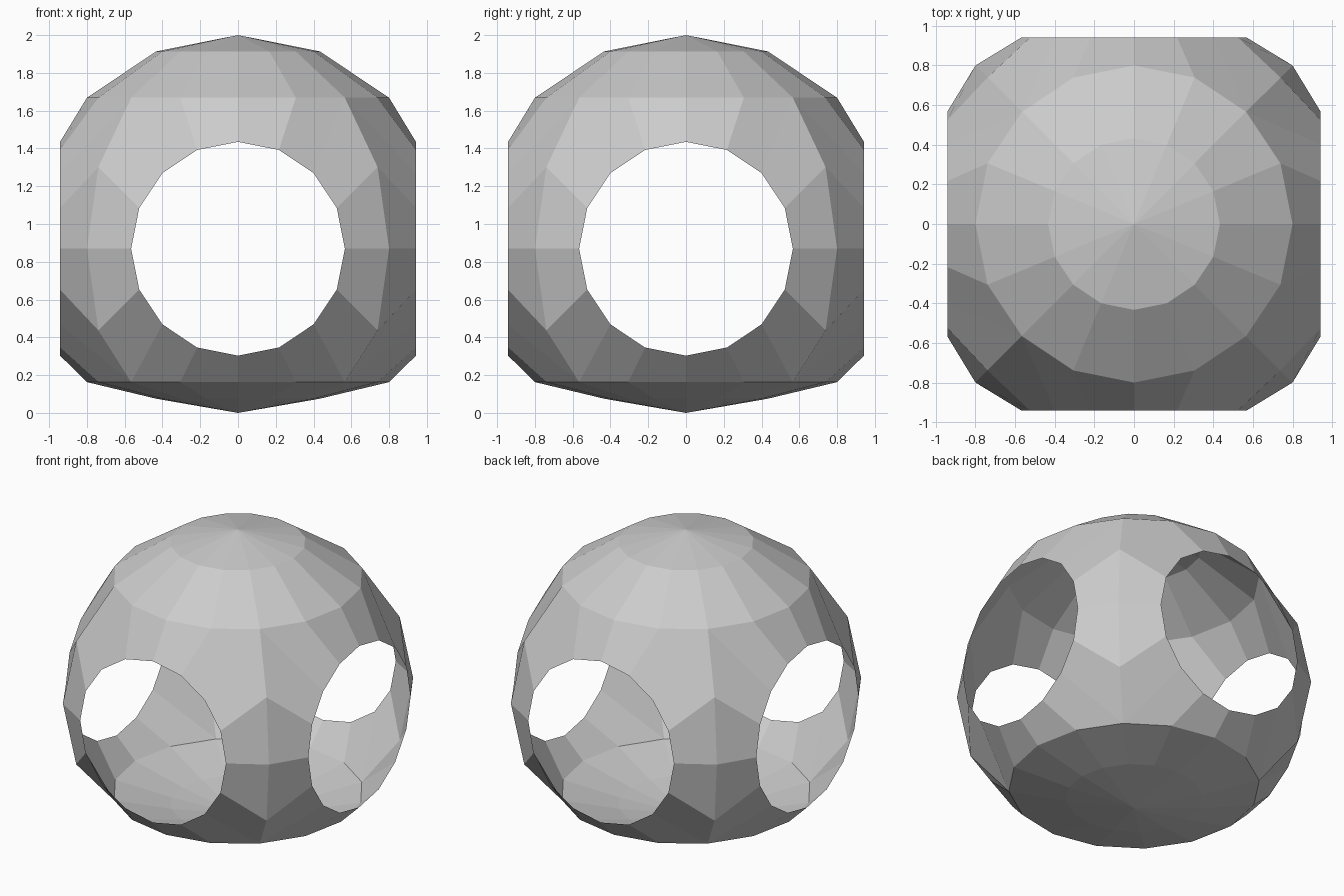
import bpy, bmesh, math

if "Cube" in bpy.data.objects:
    bpy.data.objects.remove(bpy.data.objects["Cube"])

R, CZ = 1.131, 0.869            # sphere radius and equator height
HOLE_R, HOLE_D = 0.566, 0.942   # port radius and distance from the axis
N = 16

bm = bmesh.new()
bmesh.ops.create_uvsphere(bm, u_segments=N, v_segments=8, radius=R)

# remove the 4x4 face block on each of the four sides
lim = math.sin(math.radians(30)) * R
inner = []
for v in bm.verts:
    lon = math.degrees(math.atan2(v.co.y, v.co.x)) % 90
    if abs(v.co.z) < lim and min(lon, 90 - lon) < 30:
        inner.append(v)
bmesh.ops.delete(bm, geom=inner, context='VERTS')

# flattened base
for v in bm.verts:
    if v.co.z < -1.1:
        v.co.z = -CZ
    elif v.co.z < -1.0:
        v.co.z = 0.075 - CZ
    elif v.co.z < -0.75:
        v.co.z = 0.163 - CZ

# round ports joined to the surrounding block outlines
edge_verts = [v for v in bm.verts if v.is_boundary or any(len(e.link_faces) < 2 for e in v.link_edges)]
for k in range(4):
    a = k * math.pi / 2
    nx, ny = round(math.cos(a)), round(math.sin(a))
    tx, ty = -ny, nx
    rim = [v for v in edge_verts
           if abs(math.remainder(math.atan2(v.co.y, v.co.x) - a, 2 * math.pi)) < math.radians(46)]
    # clockwise angle from straight up, starting at the top vertex
    rim.sort(key=lambda v: (math.atan2(v.co.x * tx + v.co.y * ty, v.co.z) + 0.01) % (2 * math.pi))
    ring = []
    for i in range(N):
        b = 2 * math.pi * i / N
        s, c = HOLE_R * math.sin(b), HOLE_R * math.cos(b)
        ring.append(bm.verts.new((nx * HOLE_D + tx * s, ny * HOLE_D + ty * s, c)))
    for i in range(N):
        j = (i + 1) % N
        bm.faces.new((rim[i], ring[i], ring[j], rim[j]))

bmesh.ops.recalc_face_normals(bm, faces=bm.faces[:])
top = max(bm.faces, key=lambda f: f.calc_center_median().z)
if top.normal.z < 0:
    bmesh.ops.reverse_faces(bm, faces=bm.faces[:])
bmesh.ops.translate(bm, verts=bm.verts[:], vec=(0, 0, CZ))

me = bpy.data.meshes.new("ported_shell")
bm.to_mesh(me)
bm.free()
ob = bpy.data.objects.new("ported_shell", me)
bpy.context.collection.objects.link(ob)
